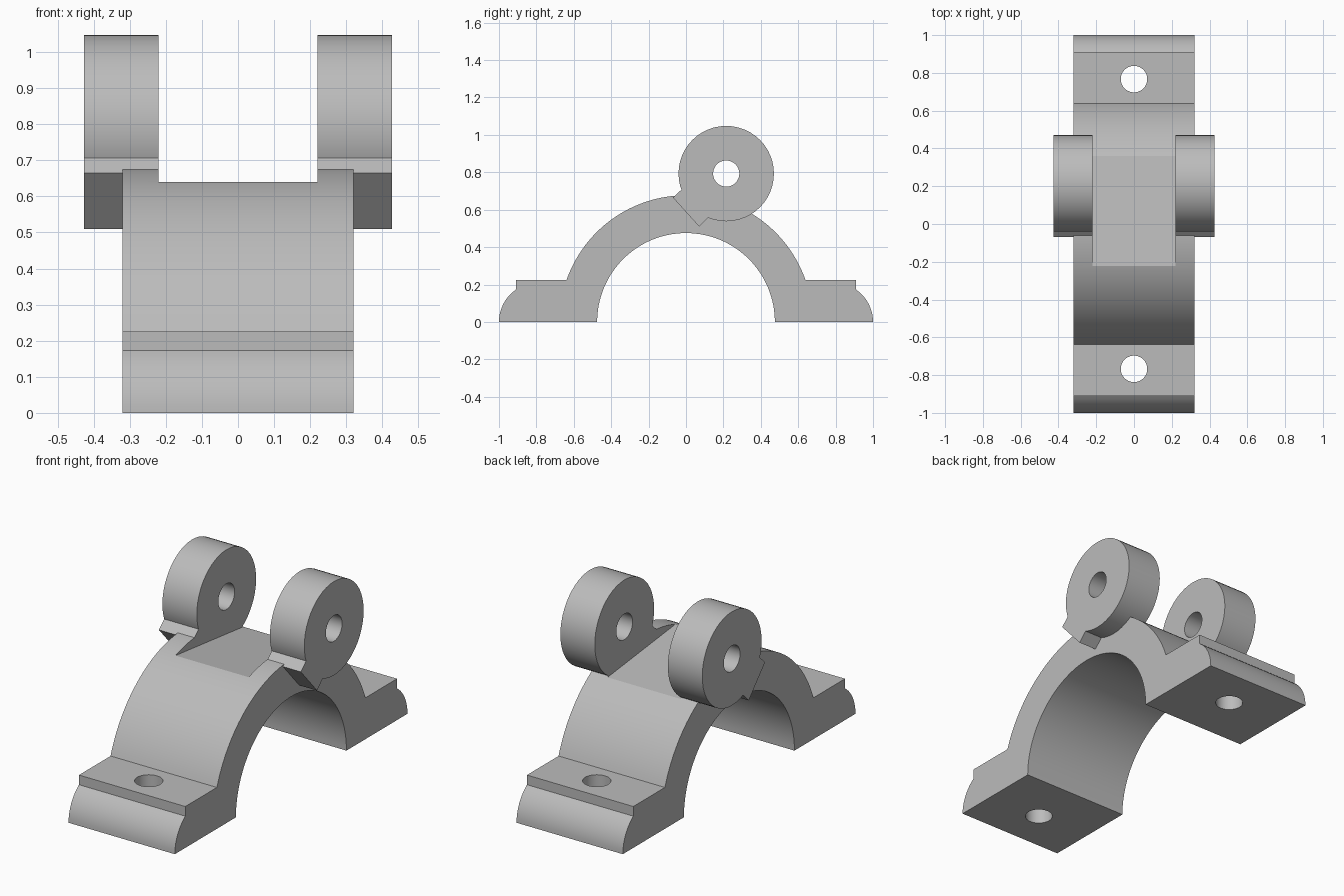
import bpy
import bmesh
from math import sin, cos, pi, radians, atan2, asin, acos
from mathutils import Matrix

cube = bpy.data.objects.get("Cube")
if cube:
    bpy.data.objects.remove(cube)

metal = bpy.data.materials.new("plain grey metal")
metal.use_nodes = True
GREY = (0.5, 0.5, 0.5, 1)
metal.diffuse_color = GREY
metal.node_tree.nodes["Principled BSDF"].inputs["Base Color"].default_value = GREY


def make_object(name, bm):
    bmesh.ops.recalc_face_normals(bm, faces=bm.faces)
    mesh = bpy.data.meshes.new(name)
    bm.to_mesh(mesh)
    bm.free()
    mesh.materials.append(metal)
    ob = bpy.data.objects.new(name, mesh)
    bpy.context.collection.objects.link(ob)
    return ob


def extrude_profile(name, points, x0, x1):
    """Prism along x from a (y, z) outline."""
    bm = bmesh.new()
    face = bm.faces.new([bm.verts.new((x0, y, z)) for y, z in points])
    new = bmesh.ops.extrude_face_region(bm, geom=[face])["geom"]
    moved = [v for v in new if isinstance(v, bmesh.types.BMVert)]
    bmesh.ops.translate(bm, verts=moved, vec=(x1 - x0, 0, 0))
    return make_object(name, bm)


def cylinder(name, radius, depth, centre, axis):
    bm = bmesh.new()
    turn = Matrix.Rotation(pi / 2, 4, "Y") if axis == "X" else Matrix()
    bmesh.ops.create_cone(bm, cap_ends=True, segments=48, radius1=radius,
                          radius2=radius, depth=depth,
                          matrix=Matrix.Translation(centre) @ turn)
    return make_object(name, bm)


def arc(cy, cz, radius, a0, a1, steps):
    return [(cy + radius * cos(a0 + (a1 - a0) * i / steps),
             cz + radius * sin(a0 + (a1 - a0) * i / steps))
            for i in range(steps + 1)]


def combine(target, tool, operation):
    """Apply a boolean and discard the tool."""
    mod = target.modifiers.new("combine", "BOOLEAN")
    mod.operation = operation
    mod.solver = "EXACT"
    mod.object = tool
    bpy.context.view_layer.objects.active = target
    bpy.ops.object.modifier_apply(modifier=mod.name)
    bpy.data.objects.remove(tool)


# Saddle: half-ring with a stepped, rounded foot on each side
R_OUT, R_IN, FOOT_TOP = 0.677, 0.475, 0.225
HALF_WIDTH = 0.32
foot = arc(0.79, 0, 0.21, 0, acos(0.12 / 0.21), 10) + [(0.91, FOOT_TOP)]
start = asin(FOOT_TOP / R_OUT)
outline = foot + arc(0, 0, R_OUT, start, pi - start, 64)
outline += [(-y, z) for y, z in reversed(foot)]
outline += arc(0, 0, R_IN, pi, 0, 64)
saddle = extrude_profile("clamp_saddle", outline, -HALF_WIDTH, HALF_WIDTH)

# Bolt holes through the feet
for side in (-1, 1):
    combine(saddle, cylinder("bolt_hole", 0.07, 1, (0, 0.767 * side, 0), "Z"),
            "DIFFERENCE")

# Sloping flat between the lugs
flat = [(-0.3, 0.648), (0.45, 0.563), (0.45, 0.9), (-0.3, 0.9)]
combine(saddle, extrude_profile("flat_cutter", flat, -0.22, 0.22), "DIFFERENCE")

# Two hinge lugs: disc plus a square-ended tab, joined to the saddle
LUG_Y, LUG_Z = 0.215, 0.793
tab_outline = [(-0.07, 0.665), (0.07, 0.51), (0.2, 0.635), (0.06, 0.785)]
for side in (-1, 1):
    lug = cylinder("lug", 0.255, 0.207, (0.3235 * side, LUG_Y, LUG_Z), "X")
    inner, outer = sorted((0.22 * side, 0.427 * side))
    combine(lug, extrude_profile("lug_tab", tab_outline, inner, outer), "UNION")
    combine(saddle, lug, "UNION")

# Hinge pin bore through both lugs
combine(saddle, cylinder("pin_bore", 0.07, 2, (0, LUG_Y, LUG_Z), "X"),
        "DIFFERENCE")

bpy.ops.object.select_all(action="DESELECT")
saddle.select_set(True)
bpy.context.view_layer.objects.active = saddle
bpy.ops.object.shade_smooth_by_angle(angle=radians(20))
